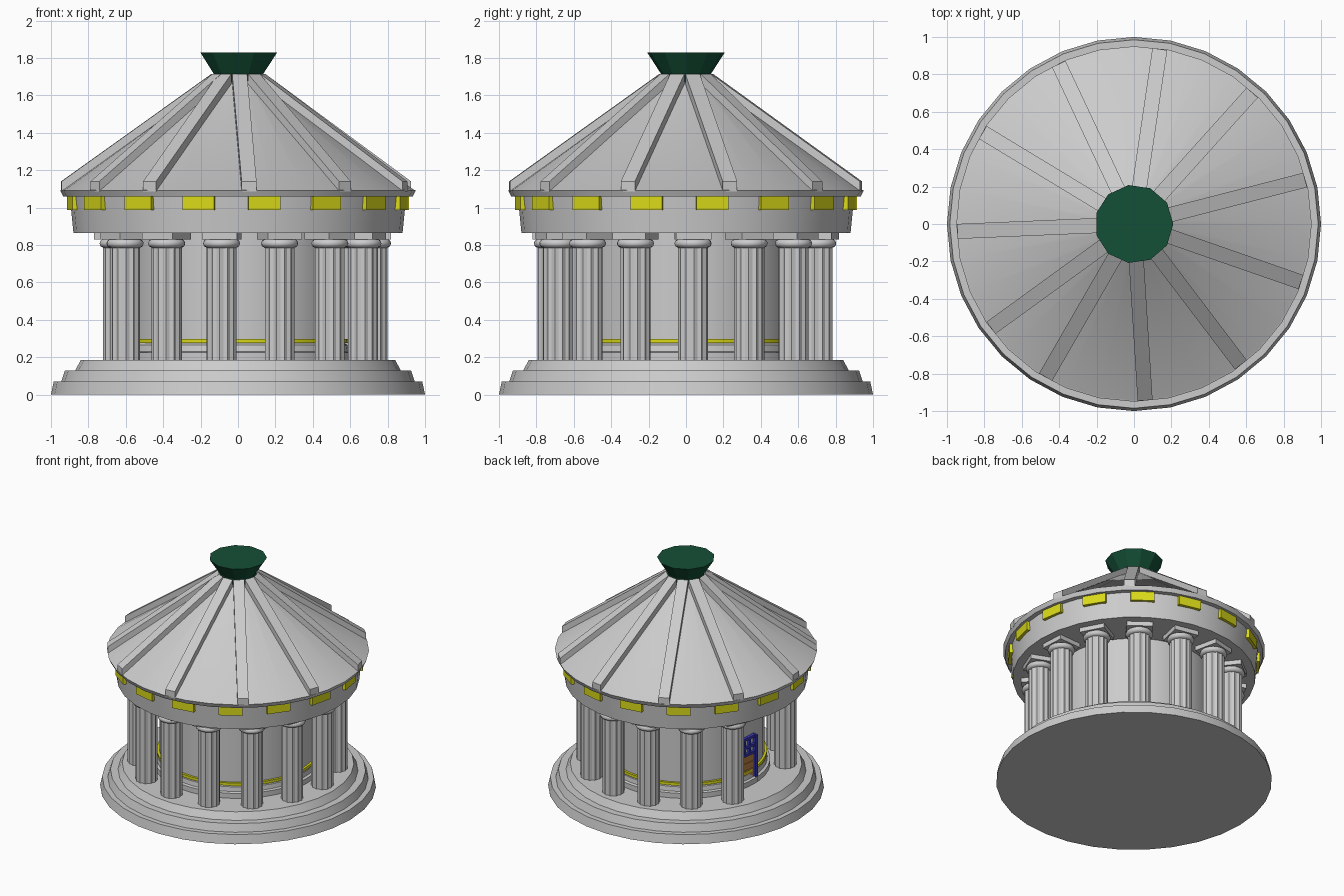
import bpy, bmesh
from math import radians, cos, sin, pi
from mathutils import Matrix

if "Cube" in bpy.data.objects:
    bpy.data.objects.remove(bpy.data.objects["Cube"])


def material(name, rgb):
    m = bpy.data.materials.new(name)
    m.diffuse_color = (*rgb, 1)
    m.use_nodes = True
    m.node_tree.nodes["Principled BSDF"].inputs["Base Color"].default_value = m.diffuse_color
    return m


YELLOW = material("yellow", (0.7, 0.7, 0.01))
GREEN = material("dark_green", (0.007, 0.08, 0.037))
BROWN = material("wood", (0.5, 0.22, 0.06))
BLUE = material("blue", (0.04, 0.04, 0.5))


def to_mesh(bm, name, mat=None, smooth=None):
    bmesh.ops.recalc_face_normals(bm, faces=bm.faces[:])
    me = bpy.data.meshes.new(name)
    bm.to_mesh(me)
    bm.free()
    if mat:
        me.materials.append(mat)
    if smooth:
        for p in me.polygons:
            p.use_smooth = True
        me.set_sharp_from_angle(angle=radians(smooth))
    return me


def lathe(name, profile, sides=32, mat=None, smooth=30, closed=False, flute=1.0):
    """Turn (radius, height) points round z; flute shrinks every other side."""
    bm = bmesh.new()
    rings = []
    for r, z in profile:
        rings.append([bm.verts.new((r * (flute if i % 2 else 1) * cos(2 * pi * i / sides),
                                    r * (flute if i % 2 else 1) * sin(2 * pi * i / sides), z))
                      for i in range(sides)])
    pairs = list(zip(rings, rings[1:]))
    if closed:
        pairs.append((rings[-1], rings[0]))
    else:
        bm.faces.new(rings[0])
        bm.faces.new(rings[-1])
    for a, b in pairs:
        for i in range(sides):
            j = (i + 1) % sides
            bm.faces.new((a[i], a[j], b[j], b[i]))
    return to_mesh(bm, name, mat, smooth)


def box(name, x, y, z, mat=None):
    """Box from (min, max) ranges."""
    bm = bmesh.new()
    size = [b - a for a, b in (x, y, z)]
    mid = [(a + b) / 2 for a, b in (x, y, z)]
    bmesh.ops.create_cube(bm, size=1, matrix=Matrix.Translation(mid) @ Matrix.Diagonal((*size, 1)))
    return to_mesh(bm, name, mat)


def place(me, name=None, angle=0, radius=0):
    """Add an object, pushed out by radius at an angle round the z axis."""
    ob = bpy.data.objects.new(name or me.name, me)
    a = radians(angle)
    ob.location = (radius * cos(a), radius * sin(a), 0)
    ob.rotation_euler.z = a
    bpy.context.collection.objects.link(ob)
    return ob


# Stepped base
place(lathe("stepped_base", [(1.0, 0), (0.985, 0.07), (0.945, 0.07), (0.925, 0.13),
                             (0.87, 0.13), (0.84, 0.185)]))

# Round inner chamber with plinth and yellow band
place(lathe("chamber_wall", [(0.61, 0.18), (0.61, 0.225), (0.59, 0.23), (0.585, 0.265),
                             (0.57, 0.275), (0.57, 0.87)], 48))
place(lathe("chamber_band", [(0.56, 0.275), (0.588, 0.275), (0.588, 0.297), (0.56, 0.297)],
            48, YELLOW, closed=True))

# Columns: fluted shaft, round cushion and square slab, with a gap at the door
shaft = lathe("column_shaft", [(0.081, 0.18), (0.081, 0.80)], 24, smooth=None, flute=0.9)
cushion = lathe("column_cushion", [(0.08, 0.785), (0.094, 0.793), (0.1, 0.808),
                                   (0.094, 0.823), (0.08, 0.832)], 20, smooth=50)
slab = box("column_slab", (-0.095, 0.095), (-0.095, 0.095), (0.83, 0.868))
for k in range(13):
    for part in (shaft, cushion, slab):
        place(part, f"{part.name}_{k + 1}", 213 + 25 * k, 0.72)

# Entablature ring with yellow blocks
place(lathe("entablature", [(0.88, 0.865), (0.9, 1.065)]))
block = box("frieze_block", (-0.03, 0.018), (-0.087, 0.087), (0.988, 1.06), YELLOW)
for k in range(16):
    place(block, f"frieze_block_{k + 1}", 9 + 22.5 * k, 0.893)

# Roof: rim and cone
place(lathe("roof", [(0.935, 1.06), (0.95, 1.092), (0.94, 1.095), (0.12, 1.68)]))

# Raised roof ribs
bm = bmesh.new()
side = [(0.945, 1.085), (0.945, 1.14), (0.14, 1.715), (0.14, 1.65)]
face = bm.faces.new([bm.verts.new((r, -0.04, z)) for r, z in side])
ext = bmesh.ops.extrude_face_region(bm, geom=[face])
bmesh.ops.translate(bm, vec=(0, 0.08, 0),
                    verts=[v for v in ext["geom"] if isinstance(v, bmesh.types.BMVert)])
rib = to_mesh(bm, "roof_rib")
for k in range(11):
    place(rib, f"roof_rib_{k + 1}", 240 + 33.6 * k)

# Flared green finial
place(lathe("finial", [(0.135, 1.66), (0.135, 1.715), (0.21, 1.83)], 11, GREEN, None))

# Door: planks below, glazed grid above, blue frame
DOOR, W = 172, 0.105
parts = [box("door_backing", (0.50, 0.57), (-W, W), (0.185, 0.55))]
for k in range(4):
    z = 0.19 + 0.057 * k
    parts.append(box("door_plank", (0.54, 0.582), (-W, W), (z, z + 0.053), BROWN))
for s in (-1, 1):
    y = s * (W + 0.008)
    parts.append(box("door_post", (0.52, 0.597), (y - 0.012, y + 0.012), (0.185, 0.56), BLUE))
for z in (0.428, 0.487, 0.555):
    parts.append(box("door_rail", (0.53, 0.592), (-W, W), (z - 0.01, z + 0.01), BLUE))
for y in (-0.052, 0, 0.052):
    parts.append(box("window_bar", (0.53, 0.588), (y - 0.007, y + 0.007), (0.43, 0.55), BLUE))
for part in parts:
    place(part, angle=DOOR)
